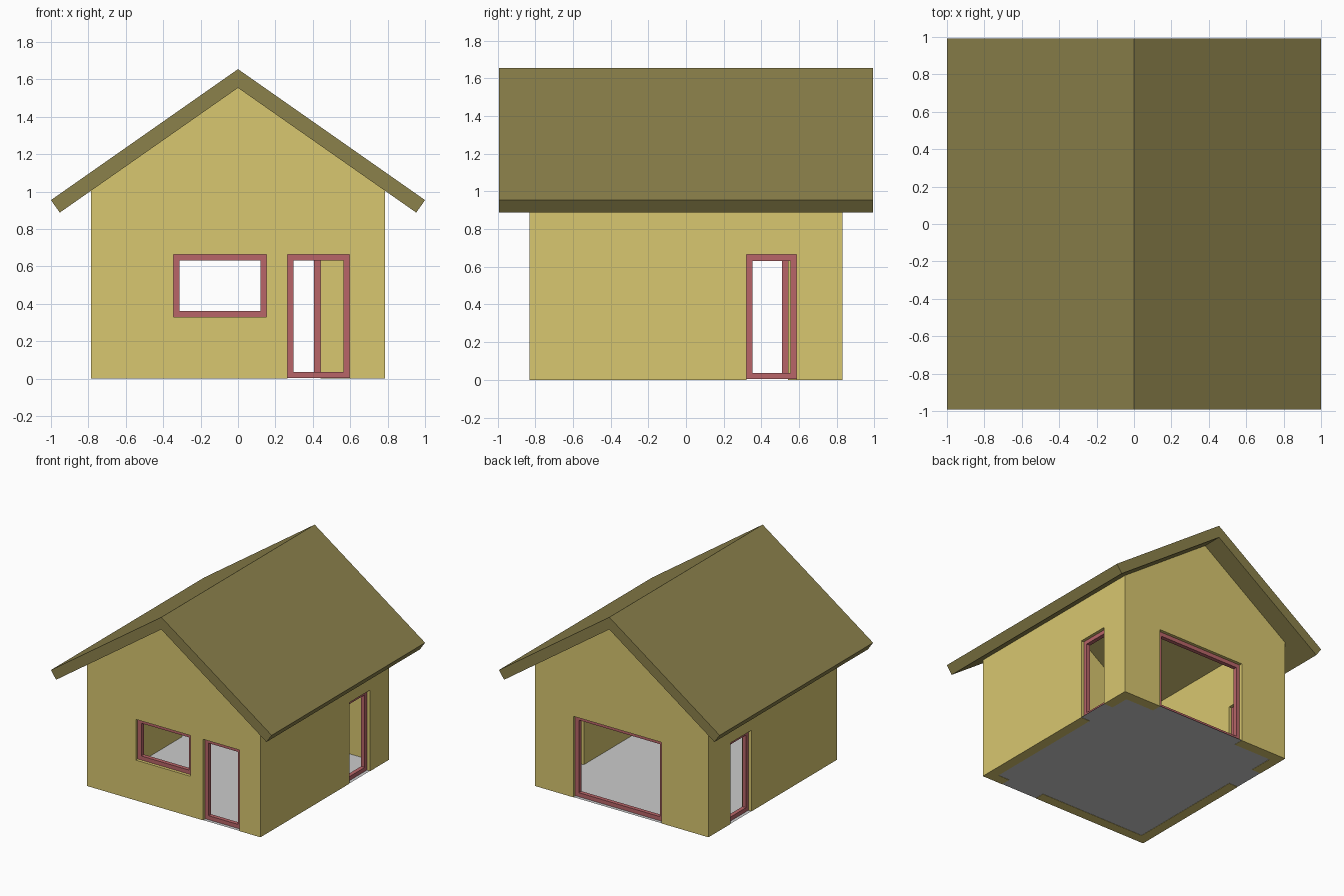
import bpy, bmesh
from mathutils import Vector

if "Cube" in bpy.data.objects:
    bpy.data.objects.remove(bpy.data.objects["Cube"])

HX, HY = 0.785, 0.83        # half footprint
T = 0.083                   # wall thickness
PITCH, PEAK = 0.70, 1.555   # roof slope, underside of ridge
ROOF_Y = 0.993
FW, FD = 0.033, 0.033       # frame width and depth


def material(name, rgb):
    m = bpy.data.materials.new(name)
    m.diffuse_color = (*rgb, 1)
    m.use_nodes = True
    m.node_tree.nodes["Principled BSDF"].inputs["Base Color"].default_value = m.diffuse_color
    return m


WALL = material("wall_yellow", (0.69, 0.57, 0.16))
ROOF = material("roof_olive", (0.26, 0.22, 0.07))
FRAME = material("frame_red", (0.48, 0.13, 0.14))


def finish(name, bm, mat=None):
    bmesh.ops.recalc_face_normals(bm, faces=bm.faces)
    me = bpy.data.meshes.new(name)
    bm.to_mesh(me)
    bm.free()
    if mat:
        me.materials.append(mat)
    ob = bpy.data.objects.new(name, me)
    bpy.context.collection.objects.link(ob)
    return ob


def prism(name, profile, half_y, mat=None):
    """Extrude an (x, z) profile along y."""
    bm = bmesh.new()
    face = bm.faces.new([bm.verts.new((x, -half_y, z)) for x, z in profile])
    ext = bmesh.ops.extrude_face_region(bm, geom=[face])
    moved = [v for v in ext["geom"] if isinstance(v, bmesh.types.BMVert)]
    bmesh.ops.translate(bm, verts=moved, vec=(0, 2 * half_y, 0))
    return finish(name, bm, mat)


def cut(target, name, lo, hi):
    """Subtract a box from the target."""
    lo, hi = Vector(lo), Vector(hi)
    bm = bmesh.new()
    bmesh.ops.create_cube(bm, size=1)
    bmesh.ops.scale(bm, vec=hi - lo, verts=bm.verts)
    bmesh.ops.translate(bm, vec=(lo + hi) / 2, verts=bm.verts)
    cutter = finish(name, bm)
    cutter.hide_render = True
    cutter.display_type = 'WIRE'
    mod = target.modifiers.new(name, 'BOOLEAN')
    mod.operation, mod.solver, mod.object = 'DIFFERENCE', 'EXACT', cutter


def frame(name, side, a, b, z0, z1):
    """Rectangular ring set in the middle of a wall."""
    axis, sign = side
    mid = sign * ((HX if axis == 0 else HY) - T / 2)
    z0 = max(z0, 0.004)
    bm = bmesh.new()
    loops = []
    for inset, d in ((0, -1), (0, 1), (FW, 1), (FW, -1)):
        off = mid + d * FD / 2
        pts = [(a + inset, z0 + inset), (b - inset, z0 + inset),
               (b - inset, z1 - inset), (a + inset, z1 - inset)]
        loops.append([bm.verts.new((off, u, z) if axis == 0 else (u, off, z))
                      for u, z in pts])
    for i in range(4):
        p, q = loops[i], loops[(i + 1) % 4]
        for j in range(4):
            k = (j + 1) % 4
            bm.faces.new((p[j], p[k], q[k], q[j]))
    finish(name, bm, FRAME)


# Walls: gabled block hollowed out up to the roof
eave = PEAK - PITCH * HX
walls = prism("walls", [(-HX, 0), (HX, 0), (HX, eave), (0, PEAK), (-HX, eave)], HY, WALL)
cut(walls, "room_cutter", (T - HX, T - HY, -0.2), (HX - T, HY - T, 2))

# Openings with frames: name, (axis, sign), start, end, bottom, top
FRONT, BACK, RIGHT, LEFT = (1, -1), (1, 1), (0, 1), (0, -1)
for name, side, a, b, z0, z1 in (
        ("front_window", FRONT, -0.345, 0.152, 0.33, 0.664),
        ("front_door", FRONT, 0.265, 0.597, 0, 0.664),
        ("back_door", BACK, -0.36, 0.44, 0, 0.664),
        ("right_door", RIGHT, 0.32, 0.587, 0, 0.664),
        ("left_door", LEFT, 0.275, 0.542, 0, 0.664)):
    axis, sign = side
    outer = HX if axis == 0 else HY
    n0, n1 = sorted((sign * (outer - T - 0.05), sign * (outer + 0.05)))
    bottom = z0 if z0 > 0 else -0.1
    if axis == 0:
        cut(walls, name + "_cutter", (n0, a, bottom), (n1, b, z1))
    else:
        cut(walls, name + "_cutter", (a, n0, bottom), (b, n1, z1))
    frame(name + "_frame", side, a, b, z0, z1)

# Floor sheet, just above the wall bases
bm = bmesh.new()
bmesh.ops.create_grid(bm, x_segments=1, y_segments=1, size=1)
bmesh.ops.scale(bm, vec=(HX, HY, 1), verts=bm.verts)
bmesh.ops.translate(bm, vec=(0, 0, 0.002), verts=bm.verts)
finish("floor", bm)

# Roof: two sloping slabs with square-cut eaves
top = PEAK + 0.1
tip = 0.953
for name, s in (("roof_right", 1), ("roof_left", -1)):
    prism(name, [(0, PEAK), (s * tip, PEAK - PITCH * tip),
                 (s * 1.0, top - PITCH), (0, top)], ROOF_Y, ROOF)
